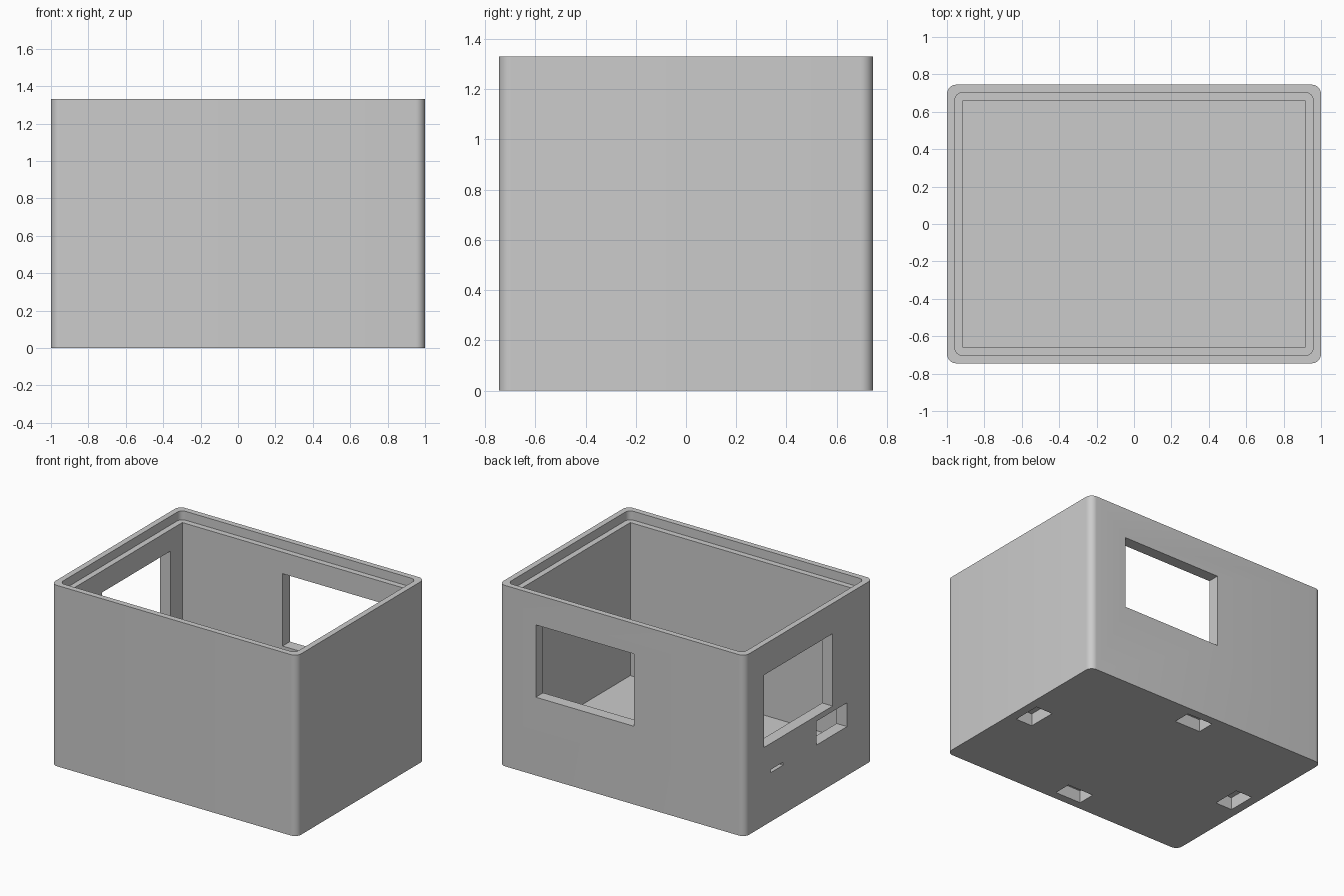
import bpy
import bmesh
from mathutils import Matrix, Vector

if "Cube" in bpy.data.objects:
    bpy.data.objects.remove(bpy.data.objects["Cube"], do_unlink=True)

HALF_X, HALF_Y, HEIGHT = 1.0, 0.745, 1.33
WALL, LIP, FLOOR = 0.085, 0.0425, 0.14
LEDGE_Z = HEIGHT - 0.065

grey = bpy.data.materials.new("light_grey_plastic")
grey.use_nodes = True
grey.diffuse_color = (0.6, 0.6, 0.6, 1)
grey.node_tree.nodes["Principled BSDF"].inputs["Base Color"].default_value = (0.6, 0.6, 0.6, 1)


def block(name, x, y, z, radius=0.0):
    """Box spanning the given ranges, with optional rounded upright edges."""
    spans = (x, y, z)
    size = [b - a for a, b in spans]
    centre = Vector([(a + b) / 2 for a, b in spans])
    bm = bmesh.new()
    bmesh.ops.create_cube(bm, size=1, matrix=Matrix.Translation(centre) @ Matrix.Diagonal((*size, 1)))
    if radius:
        upright = [e for e in bm.edges if abs(e.verts[0].co.z - e.verts[1].co.z) > 0.01]
        bmesh.ops.bevel(bm, geom=upright, offset=radius, segments=8, profile=0.5, affect='EDGES')
    mesh = bpy.data.meshes.new(name)
    bm.to_mesh(mesh)
    bm.free()
    mesh.materials.append(grey)
    obj = bpy.data.objects.new(name, mesh)
    bpy.context.collection.objects.link(obj)
    return obj


def sym(half):
    return (-half, half)


case = block("enclosure_case", sym(HALF_X), sym(HALF_Y), (0, HEIGHT), 0.05)

# Interior cavity and the stepped ledge under the rim
cutters = [
    block("cavity_cutter", sym(HALF_X - WALL), sym(HALF_Y - WALL), (FLOOR, HEIGHT + 0.1)),
    block("ledge_cutter", sym(HALF_X - LIP), sym(HALF_Y - LIP), (LEDGE_Z, HEIGHT + 0.2), 0.04),
]

# Openings through the back wall and the right wall
back = (HALF_Y - WALL - 0.05, HALF_Y + 0.05)
side = (-HALF_X - 0.05, -HALF_X + WALL + 0.05)
cutters += [
    block("back_window_cutter", (-0.1, 0.7), back, (0.575, 1.107)),
    block("side_window_cutter", side, (-0.275, 0.523), (0.575, 1.107)),
    block("port_cutter", side, (-0.443, -0.088), (0.36, 0.535)),
    block("slot_cutter", side, (0.3, 0.447), (0.36, 0.382)),
]

# Blind pockets under the floor, at the middle of each edge
for s in (-1, 1):
    px = sorted((s * 0.8, s * 0.935))
    py = sorted((s * 0.553, s * 0.683))
    cutters.append(block("pocket_cutter", px, sym(0.105), (-0.05, 0.09)))
    cutters.append(block("pocket_cutter", sym(0.105), py, (-0.05, 0.09)))

bpy.ops.object.select_all(action='DESELECT')
case.select_set(True)
bpy.context.view_layer.objects.active = case
for cutter in cutters:
    mod = case.modifiers.new("cut", 'BOOLEAN')
    mod.operation = 'DIFFERENCE'
    mod.solver = 'EXACT'
    mod.object = cutter
    bpy.ops.object.modifier_apply(modifier=mod.name)
    bpy.data.objects.remove(cutter, do_unlink=True)

bpy.ops.object.shade_smooth_by_angle()
